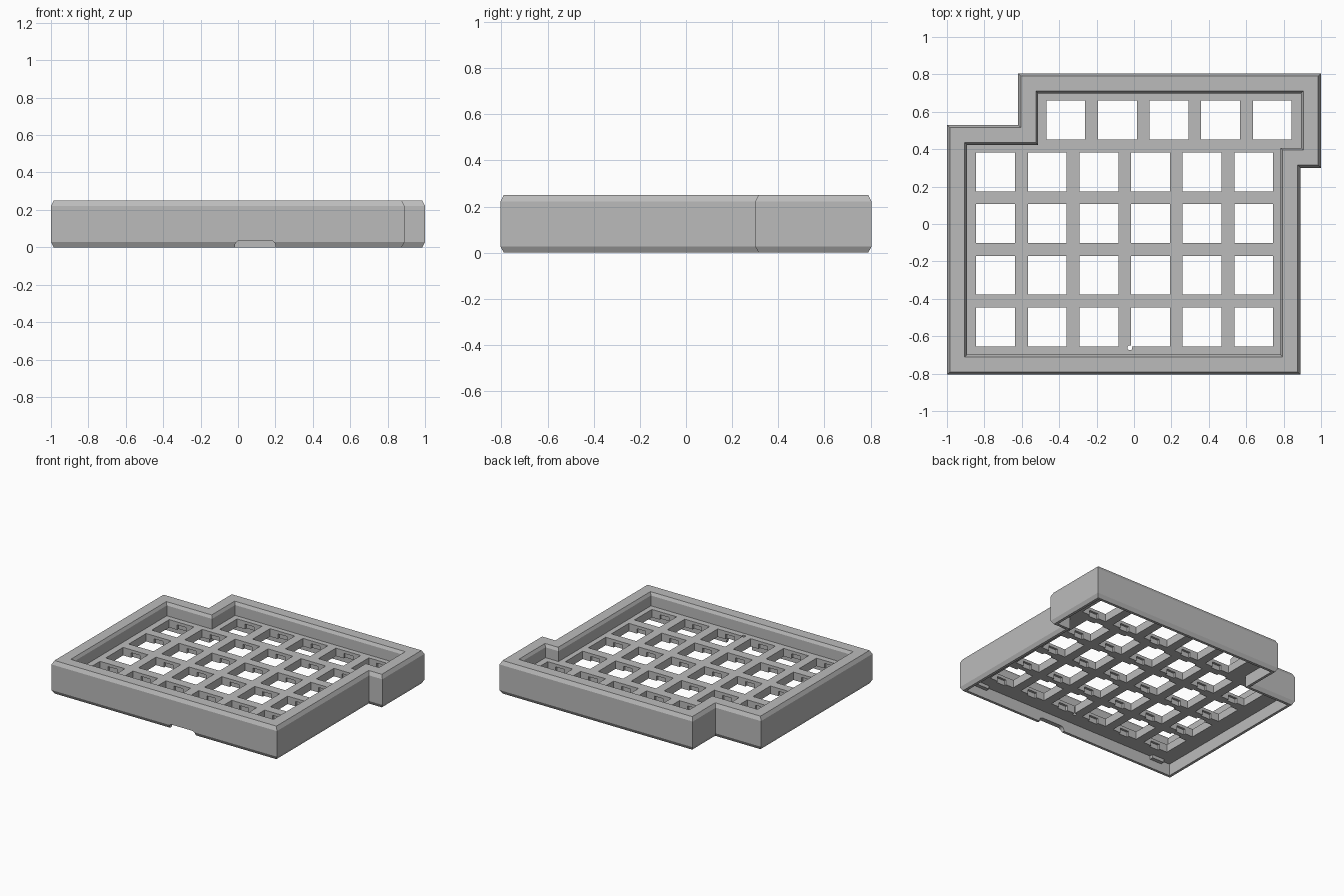
import bpy, bmesh
from mathutils import Matrix, Vector

cube = bpy.data.objects.get("Cube")
if cube:
    bpy.data.objects.remove(cube, do_unlink=True)

grey = bpy.data.materials.new("light grey")
grey.use_nodes = True
grey.diffuse_color = (0.5, 0.5, 0.5, 1)
grey.node_tree.nodes["Principled BSDF"].inputs["Base Color"].default_value = (0.5, 0.5, 0.5, 1)

PLATE_TOP, PLATE_BOTTOM = 0.15, 0.09
KEY, PITCH = 0.208, 0.276


def make_object(name, bm):
    bmesh.ops.recalc_face_normals(bm, faces=bm.faces)
    mesh = bpy.data.meshes.new(name)
    bm.to_mesh(mesh)
    bm.free()
    mesh.materials.append(grey)
    obj = bpy.data.objects.new(name, mesh)
    bpy.context.collection.objects.link(obj)
    return obj


def add_box(bm, center, size):
    matrix = Matrix.Translation(center) @ Matrix.Diagonal((*size, 1))
    return bmesh.ops.create_cube(bm, size=1, matrix=matrix)["verts"]


def inset_outline(points, d):
    """Move every side of a counter-clockwise right-angled outline inward by d."""
    result = []
    for i, p in enumerate(points):
        a = (Vector(p) - Vector(points[i - 1])).normalized()
        b = (Vector(points[(i + 1) % len(points)]) - Vector(p)).normalized()
        result.append(Vector(p) + d * (Vector((-a.y, a.x)) + Vector((-b.y, b.x))))
    return result


def cut(target, cutter):
    cutter.hide_render = True
    mod = target.modifiers.new("cut", "BOOLEAN")
    mod.operation, mod.solver, mod.object = "DIFFERENCE", "EXACT", cutter
    bpy.context.view_layer.objects.active = target
    bpy.ops.object.modifier_apply(modifier=mod.name)
    bpy.data.objects.remove(cutter, do_unlink=True)


# Case: stepped outline lofted through the wall profile, capped by the key plate
outline = [(-1, -0.805), (0.89, -0.805), (0.89, 0.3), (1, 0.3),
           (1, 0.805), (-0.62, 0.805), (-0.62, 0.53), (-1, 0.53)]
profile = [(0.035, PLATE_BOTTOM), (0.035, 0), (0.015, 0), (0, 0.028), (0, 0.222),
           (0.015, 0.25), (0.095, 0.25), (0.107, 0.228), (0.107, PLATE_TOP)]
bm = bmesh.new()
rings = [[bm.verts.new((p.x, p.y, z)) for p in inset_outline(outline, d)] for d, z in profile]
for low, high in zip(rings, rings[1:]):
    for i in range(len(low)):
        j = (i + 1) % len(low)
        bm.faces.new((low[i], low[j], high[j], high[i]))
bm.faces.new(rings[0])
bm.faces.new(rings[-1])
case = make_object("keyboard_case", bm)

# Square key openings: four rows of six and a shifted back row of five
keys = [(-0.74 + PITCH * i, -0.55 + PITCH * j) for j in range(4) for i in range(6)]
keys += [(-0.365 + PITCH * i, 0.555) for i in range(5)]
bm = bmesh.new()
for x, y in keys:
    add_box(bm, (x, y, 0.12), (KEY, KEY, 0.2))
cut(case, make_object("key_openings", bm))

# Clip slots under the lip of each opening, front and back
bm = bmesh.new()
for x, y in keys:
    add_box(bm, (x, y, 0.1), (0.075, KEY + 0.034, 0.055))
cut(case, make_object("clip_slots", bm))

# Cable opening low in the front wall, with rounded upper corners
bm = bmesh.new()
add_box(bm, (0.092, -0.8, -0.015), (0.216, 0.16, 0.1))
corners = [e for e in bm.edges
           if abs(e.verts[0].co.y - e.verts[1].co.y) > 0.1 and e.verts[0].co.z > 0]
bmesh.ops.bevel(bm, geom=corners, offset=0.025, segments=4, profile=0.5, affect="EDGES")
cut(case, make_object("cable_opening", bm))

# Small reset hole at the edge of a front key opening
bm = bmesh.new()
bmesh.ops.create_cone(bm, cap_ends=True, segments=16, radius1=0.013, radius2=0.013, depth=0.2,
                      matrix=Matrix.Translation((-0.022, -0.662, 0.12)))
cut(case, make_object("reset_hole", bm))

# Small lugs beneath the plate along the front wall
for side, x in (("right", -0.84), ("left", 0.73)):
    bm = bmesh.new()
    add_box(bm, (x, -0.757, 0.08), (0.1, 0.03, 0.03))
    make_object(side + "_front_lug", bm)
